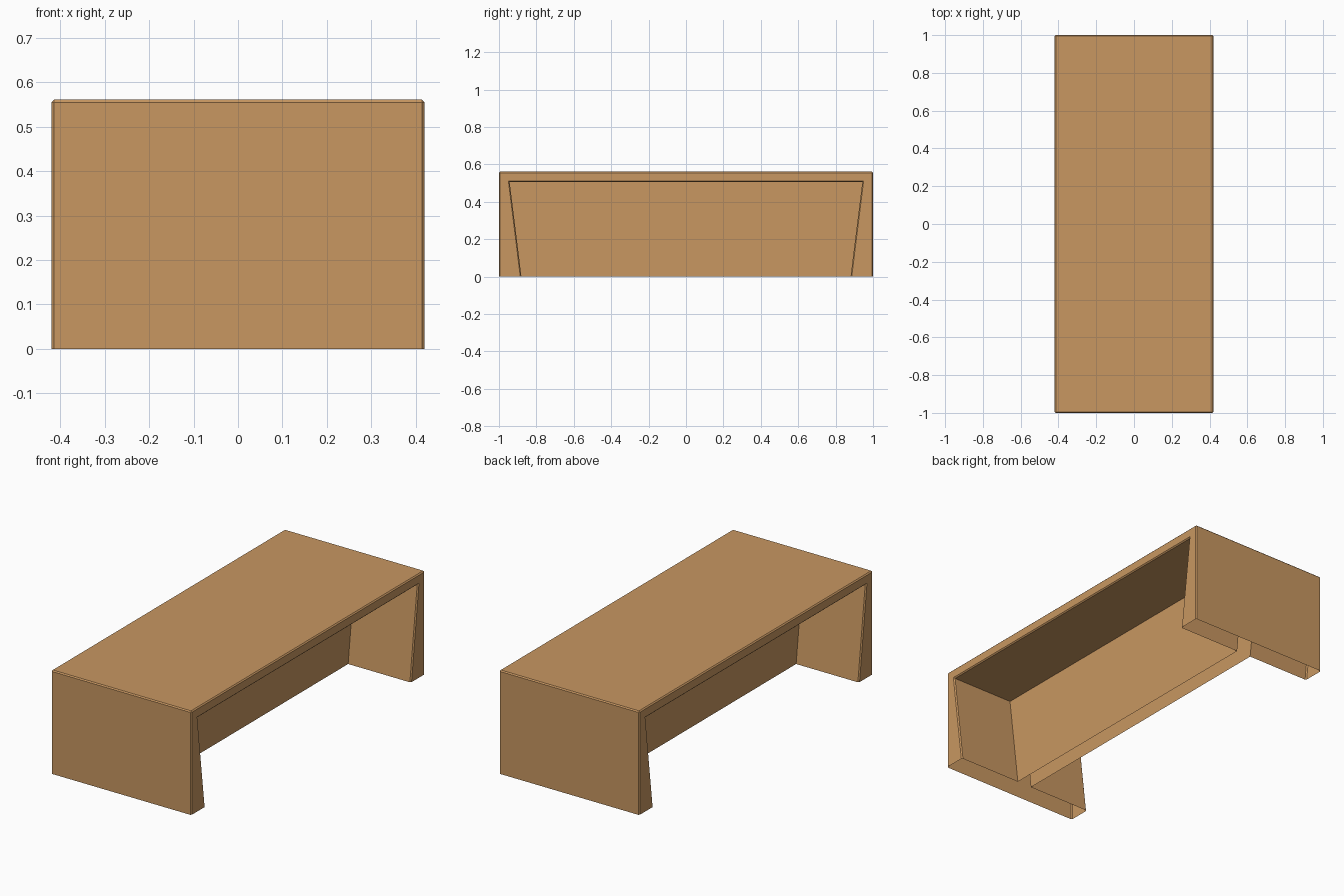
import bpy, bmesh

if "Cube" in bpy.data.objects:
    bpy.data.objects.remove(bpy.data.objects["Cube"])

W, H = 0.42, 0.561      # half width, height
T = 0.044               # half thickness of the centre panel
BEVEL = 0.006

wood = bpy.data.materials.new("light_wood")
wood.diffuse_color = (0.58, 0.31, 0.12, 1)
wood.use_nodes = True
wood.node_tree.nodes["Principled BSDF"].inputs["Base Color"].default_value = wood.diffuse_color

outer = [(-1, 0), (-1, H), (1, H), (1, 0)]                       # (y, z)
inner = [(-0.88, 0), (-0.943, 0.506), (0.943, 0.506), (0.88, 0)]

bm = bmesh.new()


def row(profile, x):
    return [bm.verts.new((x, y, z)) for y, z in profile]


out_l, out_r = row(outer, -W), row(outer, W)
in_l, pan_l, pan_r, in_r = (row(inner, x) for x in (-W, -T, T, W))

# Skins of the outer shell and of the tapered opening on each side
for a, b in ((out_l, out_r), (in_l, pan_l), (pan_r, in_r)):
    for i in range(3):
        bm.faces.new((a[i], a[i + 1], b[i + 1], b[i]))

# U-shaped long edges
for o, n in ((out_l, in_l), (out_r, in_r)):
    bm.faces.new(o + n[::-1])

# Centre panel walls, reaching the floor
bm.faces.new(pan_l)
bm.faces.new(pan_r)

# Temporary H-shaped footprint, so the bevels end cleanly on the floor
bottom = bm.faces.new((out_l[0], out_r[0], in_r[0], pan_r[0], pan_r[3], in_r[3],
                       out_r[3], out_l[3], in_l[3], pan_l[3], pan_l[0], in_l[0]))
bmesh.ops.recalc_face_normals(bm, faces=bm.faces[:])


# Small chamfer on the long-side outlines and the top end edges
def is_rim(e):
    a, b = (v.co for v in e.verts)
    if a.z < 0.01 and b.z < 0.01:
        return False
    along_side = abs(a.x) > W - 0.001 and abs(a.x - b.x) < 0.001
    top_end = a.z > H - 0.001 and b.z > H - 0.001
    return along_side or top_end


bmesh.ops.bevel(bm, geom=[e for e in bm.edges if is_rim(e)], offset=BEVEL,
                offset_type='OFFSET', segments=1, profile=0.5, affect='EDGES')

# The underside of the legs and panel is open (hollow shell)
floor = [f for f in bm.faces if all(v.co.z < 0.001 for v in f.verts)]
bmesh.ops.delete(bm, geom=floor, context='FACES')

mesh = bpy.data.meshes.new("table")
bm.to_mesh(mesh)
bm.free()
mesh.materials.append(wood)
bpy.context.collection.objects.link(bpy.data.objects.new("table", mesh))
